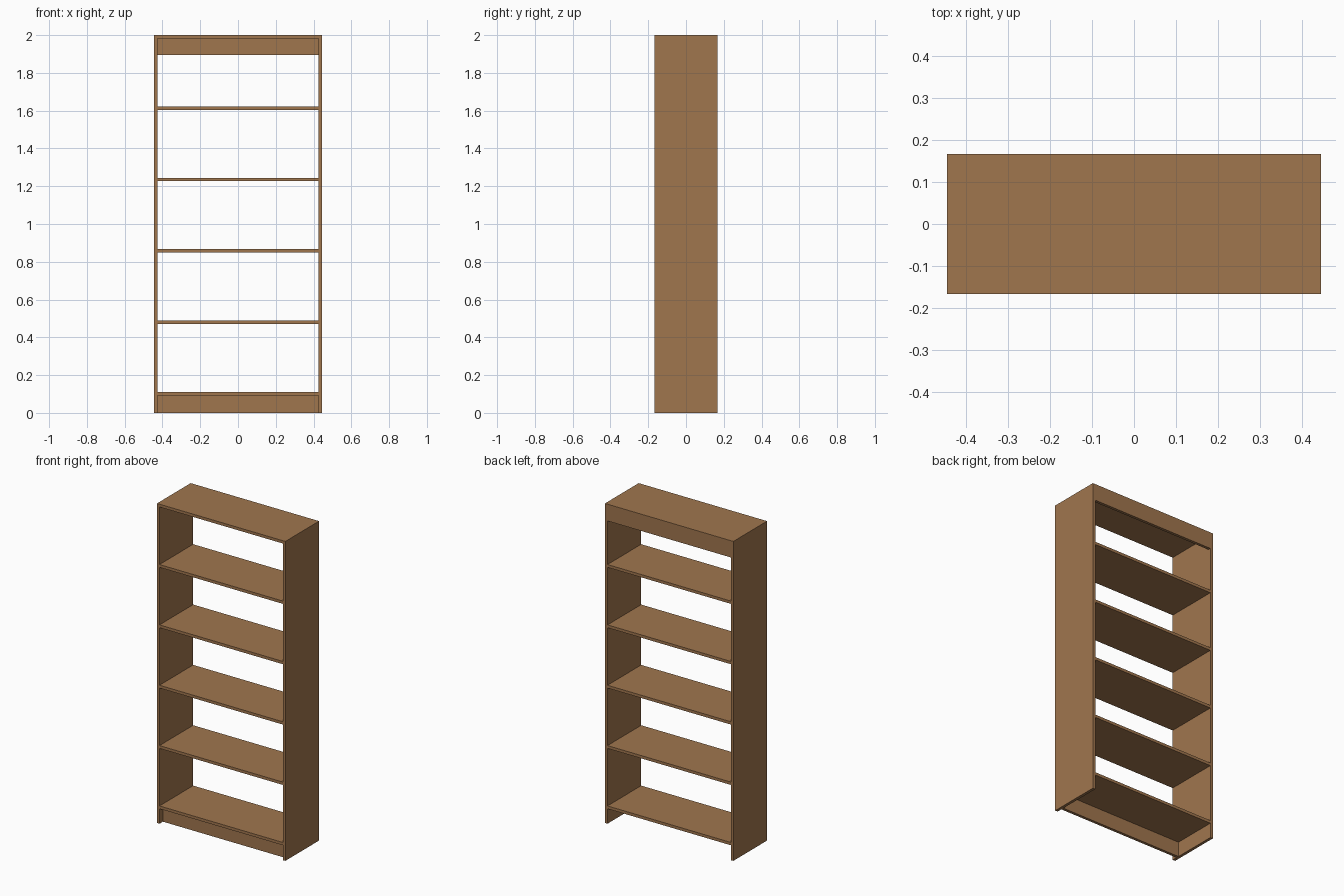
import bpy

old = bpy.data.objects.get("Cube")
if old:
    bpy.data.objects.remove(old, do_unlink=True)

# Overall size and board thickness
WIDTH, DEPTH, HEIGHT, T = 0.889, 0.333, 2.0, 0.0178
INNER = WIDTH / 2 - T
FRONT, BACK = -DEPTH / 2, DEPTH / 2
BASE_TOP, SHELVES = 0.111, 5

wood = bpy.data.materials.new("warm brown wood")
wood.use_nodes = True
colour = (0.352, 0.181, 0.076, 1)
wood.diffuse_color = colour
wood.node_tree.nodes["Principled BSDF"].inputs["Base Color"].default_value = colour


def board(name, low, high):
    """Flat board between two opposite corners."""
    bpy.ops.mesh.primitive_cube_add(size=1)
    obj = bpy.context.object
    obj.name = name
    for v in obj.data.vertices:
        v.co = [(h if c > 0 else l) for c, l, h in zip(v.co, low, high)]
    obj.data.materials.append(wood)
    return obj


# Side panels and full-width top
for name, side in (("left_side", 1), ("right_side", -1)):
    x0, x1 = sorted((side * INNER, side * WIDTH / 2))
    board(name, (x0, FRONT, 0), (x1, BACK, HEIGHT - T))
board("top_panel", (-WIDTH / 2, FRONT, HEIGHT - T), (WIDTH / 2, BACK, HEIGHT))

# Evenly spaced shelves, the lowest resting on the plinth
step = (HEIGHT - BASE_TOP) / SHELVES
for i in range(SHELVES):
    z = BASE_TOP + i * step
    board(f"shelf_{i + 1}", (-INNER, FRONT, z - T), (INNER, BACK, z))

# Recessed plinth at the front, rail under the top at the back
plinth_y = FRONT + 0.033
board("front_plinth", (-INNER, plinth_y, 0), (INNER, plinth_y + T, BASE_TOP - T))
board("back_rail", (-INNER, BACK - T, 1.895), (INNER, BACK, HEIGHT - T))
